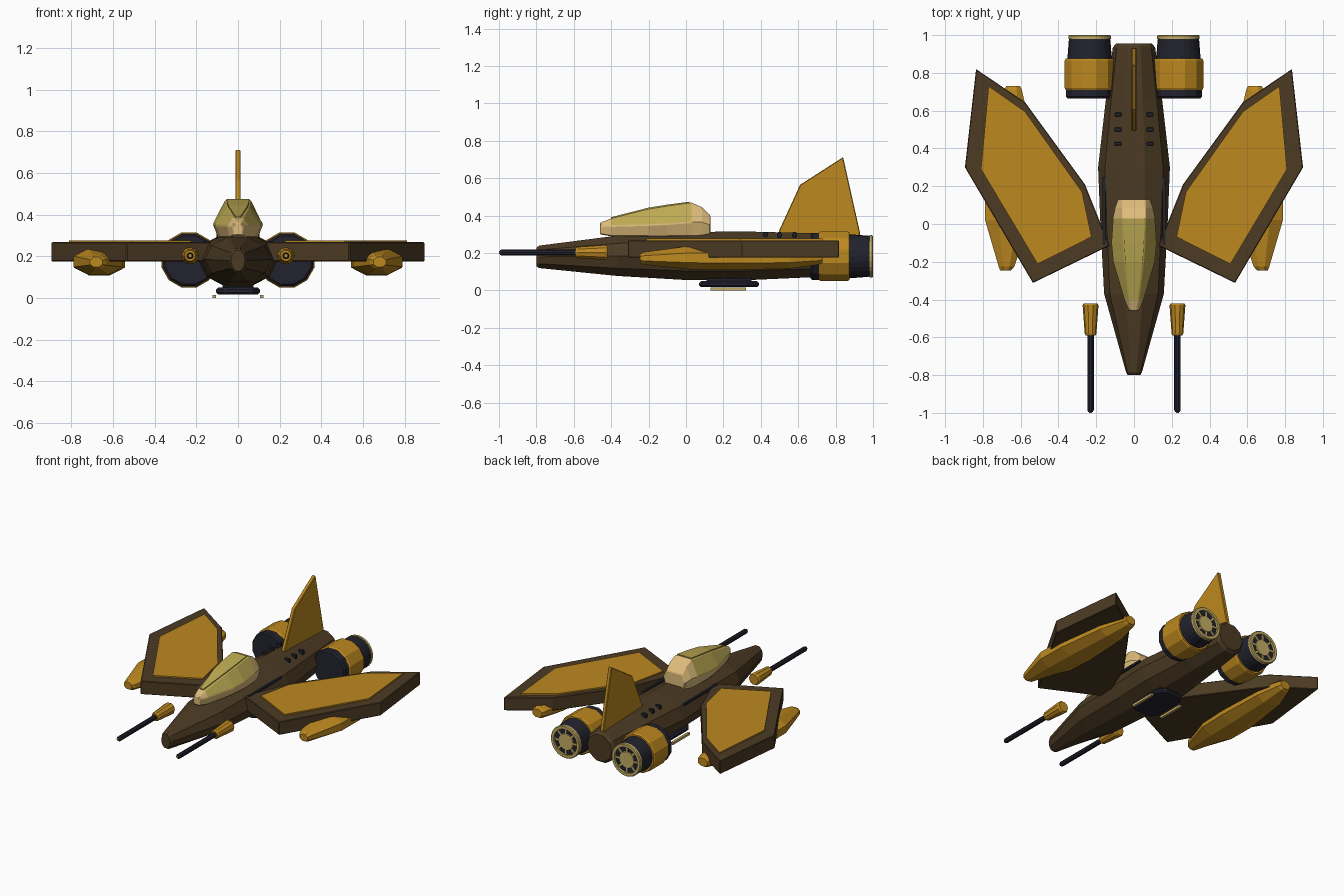
import bpy, bmesh, math
from mathutils import Vector

if "Cube" in bpy.data.objects:
    bpy.data.objects.remove(bpy.data.objects["Cube"])


def material(name, rgb):
    m = bpy.data.materials.new(name)
    m.diffuse_color = (*rgb, 1)
    m.use_nodes = True
    m.node_tree.nodes["Principled BSDF"].inputs["Base Color"].default_value = m.diffuse_color
    return m


BROWN = material("hull brown", (0.072, 0.043, 0.017))
GOLD = material("gold paint", (0.51, 0.25, 0.014))
DARK = material("dark metal", (0.016, 0.016, 0.028))
CREAM = material("cream frame", (0.74, 0.51, 0.2))
GLASS = material("yellow glass", (0.51, 0.40, 0.085))
BRASS = material("pale brass", (0.56, 0.42, 0.13))


def finish(name, bm, mats, bevel=0.0):
    bmesh.ops.recalc_face_normals(bm, faces=bm.faces)
    me = bpy.data.meshes.new(name)
    bm.to_mesh(me)
    bm.free()
    for m in mats:
        me.materials.append(m)
    ob = bpy.data.objects.new(name, me)
    bpy.context.collection.objects.link(ob)
    if bevel:
        b = ob.modifiers.new("soft edges", "BEVEL")
        b.width, b.segments = bevel, 1
        b.limit_method, b.angle_limit = "ANGLE", math.radians(40)
    return ob


def loft(name, rings, mat, bevel=0.0, mats=None, rule=None):
    """Skin equal-length rings of points and cap both ends."""
    bm = bmesh.new()
    rows = [[bm.verts.new(p) for p in r] for r in rings]
    n = len(rows[0])
    for a, b in zip(rows, rows[1:]):
        for i in range(n):
            bm.faces.new((a[i], a[(i + 1) % n], b[(i + 1) % n], b[i]))
    bm.faces.new(rows[0])
    bm.faces.new(rows[-1])
    bmesh.ops.recalc_face_normals(bm, faces=bm.faces)
    if rule:
        for f in bm.faces:
            f.material_index = rule(f)
    return finish(name, bm, mats or [mat], bevel)


def ring(x, y, z, rx, rz, n, turn=0.0):
    return [(x + rx * math.cos(turn + math.tau * i / n), y,
             z + rz * math.sin(turn + math.tau * i / n)) for i in range(n)]


def slab(name, outline, z0, z1, mat, bevel=0.0):
    return loft(name, [[(x, y, z) for x, y in outline] for z in (z0, z1)], mat, bevel)


def box(name, c, s, mat, bevel=0.0):
    x, y, z = c
    a, b, h = (v / 2 for v in s)
    return slab(name, [(x - a, y - b), (x + a, y - b), (x + a, y + b), (x - a, y + b)],
                z - h, z + h, mat, bevel)


def lathe(name, x, z, profile, n, mat, turn=0.0, bevel=0.0):
    """Body of revolution along y from (y, radius) pairs."""
    return loft(name, [ring(x, y, z, r, r, n, turn) for y, r in profile], mat, bevel)


# Fuselage: y, half width, bottom, top
stations = [(-0.80, 0.034, 0.13, 0.228), (-0.785, 0.042, 0.12, 0.24),
            (-0.37, 0.158, 0.078, 0.293), (0.0, 0.178, 0.056, 0.312),
            (0.30, 0.19, 0.054, 0.316), (0.65, 0.15, 0.07, 0.307),
            (0.935, 0.112, 0.085, 0.295), (0.955, 0.095, 0.10, 0.28)]
loft("fuselage", [ring(0, y, (a + b) / 2, w, (b - a) / 2 / math.sin(math.radians(72)), 10)
                  for y, w, a, b in stations], BROWN)

# Canopy: y, base width, waist width, roof width, base z, waist z, roof z
can = [(-0.46, 0.02, 0.026, 0.015, 0.30, 0.345, 0.362),
       (-0.40, 0.04, 0.052, 0.026, 0.29, 0.345, 0.385),
       (-0.20, 0.085, 0.112, 0.05, 0.29, 0.35, 0.436),
       (-0.10, 0.095, 0.121, 0.057, 0.29, 0.355, 0.452),
       (0.03, 0.092, 0.112, 0.062, 0.29, 0.365, 0.470),
       (0.085, 0.085, 0.10, 0.062, 0.29, 0.365, 0.445),
       (0.13, 0.07, 0.085, 0.06, 0.295, 0.35, 0.40)]


def canopy_rule(f):
    return int(f.normal.z > 0.3 and -0.42 < f.calc_center_median().y < 0.04)


loft("canopy", [[(-b, y, zb), (-w, y, zw), (-r, y, zr), (r, y, zr), (w, y, zw), (b, y, zb)]
                for y, b, w, r, zb, zw, zr in can], None, 0.005, [CREAM, GLASS], canopy_rule)
# Raised roof pane
loft("canopy_roof_pane", [[(-w, y, z), (w, y, z), (w, y, z + 0.009), (-w, y, z + 0.009)]
                          for y, w, z in [(-0.40, 0.012, 0.383), (-0.20, 0.046, 0.434),
                                          (-0.10, 0.052, 0.450), (0.02, 0.054, 0.466)]], GLASS)

# Tail fin
fin = [(0.49, 0.29), (0.50, 0.325), (0.61, 0.565), (0.84, 0.713), (0.93, 0.31), (0.93, 0.28)]
loft("tail_fin", [[(x, y, z) for y, z in fin] for x in (-0.013, 0.013)], GOLD, 0.004)

# Belly pad
pad = [(-0.065, 0.07), (0.065, 0.07), (0.105, 0.12), (0.105, 0.33), (0.065, 0.39),
       (-0.065, 0.39), (-0.105, 0.33), (-0.105, 0.12)]
slab("belly_pad", pad, 0.018, 0.05, DARK, 0.01)
box("belly_mount", (0, 0.23, 0.055), (0.15, 0.24, 0.03), DARK)

wing = [(0.836, 0.82), (0.577, 0.645), (0.26, 0.21), (0.13, -0.115), (0.535, -0.312), (0.895, 0.30)]
panel = [(0.77, 0.73), (0.577, 0.595), (0.275, 0.17), (0.225, -0.068), (0.51, -0.212), (0.81, 0.29)]

for s, side in ((-1, "left"), (1, "right")):
    # Wing with painted top panel
    slab(side + "_wing", [(s * x, y) for x, y in wing], 0.176, 0.268, BROWN, 0.004)
    slab(side + "_wing_panel", [(s * x, y) for x, y in panel], 0.268, 0.277, GOLD)

    # Pod under the wing
    loft(side + "_wing_pod",
         [ring(s * x, y, z, rx, rz, 8, math.pi / 8) for x, y, z, rx, rz in
          [(0.68, -0.245, 0.172, 0.032, 0.026), (0.675, -0.225, 0.172, 0.045, 0.036),
           (0.67, 0.02, 0.175, 0.128, 0.068), (0.665, 0.22, 0.172, 0.132, 0.068),
           (0.65, 0.55, 0.172, 0.10, 0.06), (0.64, 0.71, 0.175, 0.05, 0.04),
           (0.64, 0.73, 0.175, 0.04, 0.03)]], GOLD)

    # Gun
    gx, gz = s * 0.23, 0.203
    lathe(side + "_gun_housing", gx, gz, [(-0.59, 0.026), (-0.58, 0.031), (-0.43, 0.042),
                                          (-0.42, 0.036)], 10, GOLD)
    lathe(side + "_gun_barrel", gx, gz, [(-0.995, 0.012), (-0.985, 0.017), (-0.57, 0.017)], 10, DARK)
    lathe(side + "_gun_bore", gx, gz, [(-1.0, 0.008), (-0.99, 0.008)], 8, GOLD)

    # Engine
    ex, ez, t = s * 0.235, 0.183, math.pi / 12
    lathe(side + "_engine_intake", ex, ez, [(0.665, 0.12), (0.675, 0.13), (0.72, 0.13)], 12, DARK, t)
    lathe(side + "_engine_band", ex, ez, [(0.71, 0.131), (0.72, 0.137), (0.865, 0.137),
                                          (0.875, 0.131)], 12, GOLD, t)
    lathe(side + "_engine_nozzle", ex, ez, [(0.87, 0.118), (0.975, 0.11), (0.985, 0.105)], 24, DARK)
    # Exhaust rim, a closed hollow ring
    rim = loft(side + "_exhaust_rim",
               [ring(ex, y, ez, r, r, 24) for y, r in
                [(0.98, 0.09), (0.98, 0.113), (0.995, 0.113), (1.0, 0.108), (1.0, 0.09), (0.98, 0.09)]],
               BRASS)
    bm = bmesh.new()
    bm.from_mesh(rim.data)
    bmesh.ops.delete(bm, geom=[f for f in bm.faces if len(f.verts) > 4], context="FACES_ONLY")
    bm.to_mesh(rim.data)
    bm.free()
    lathe(side + "_exhaust_core", ex, ez, [(0.98, 0.058), (0.992, 0.055)], 16, BRASS)
    # Exhaust spokes
    for k in range(8):
        a = math.tau * k / 8
        u, v = Vector((math.cos(a), 0, math.sin(a))), Vector((-math.sin(a), 0, math.cos(a)))
        c = Vector((ex, 0, ez))
        quad = [c + u * p + v * q for p, q in ((0.05, -0.006), (0.095, -0.006),
                                               (0.095, 0.006), (0.05, 0.006))]
        loft(f"{side}_exhaust_spoke_{k + 1}", [[(p.x, y, p.z) for p in quad]
                                               for y in (0.98, 0.991)], BRASS)

    # Roof vents, side slot and landing skid
    for k, y in enumerate((0.425, 0.50, 0.58)):
        box(f"{side}_roof_vent_{k + 1}", (s * 0.085, y, 0.298), (0.036, 0.02, 0.03), DARK, 0.003)
    box(side + "_side_slot", (s * 0.158, 0.07, 0.266), (0.016, 0.36, 0.014), DARK)
    box(side + "_landing_skid", (s * 0.115, 0.225, 0.008), (0.017, 0.19, 0.016), BRASS)
